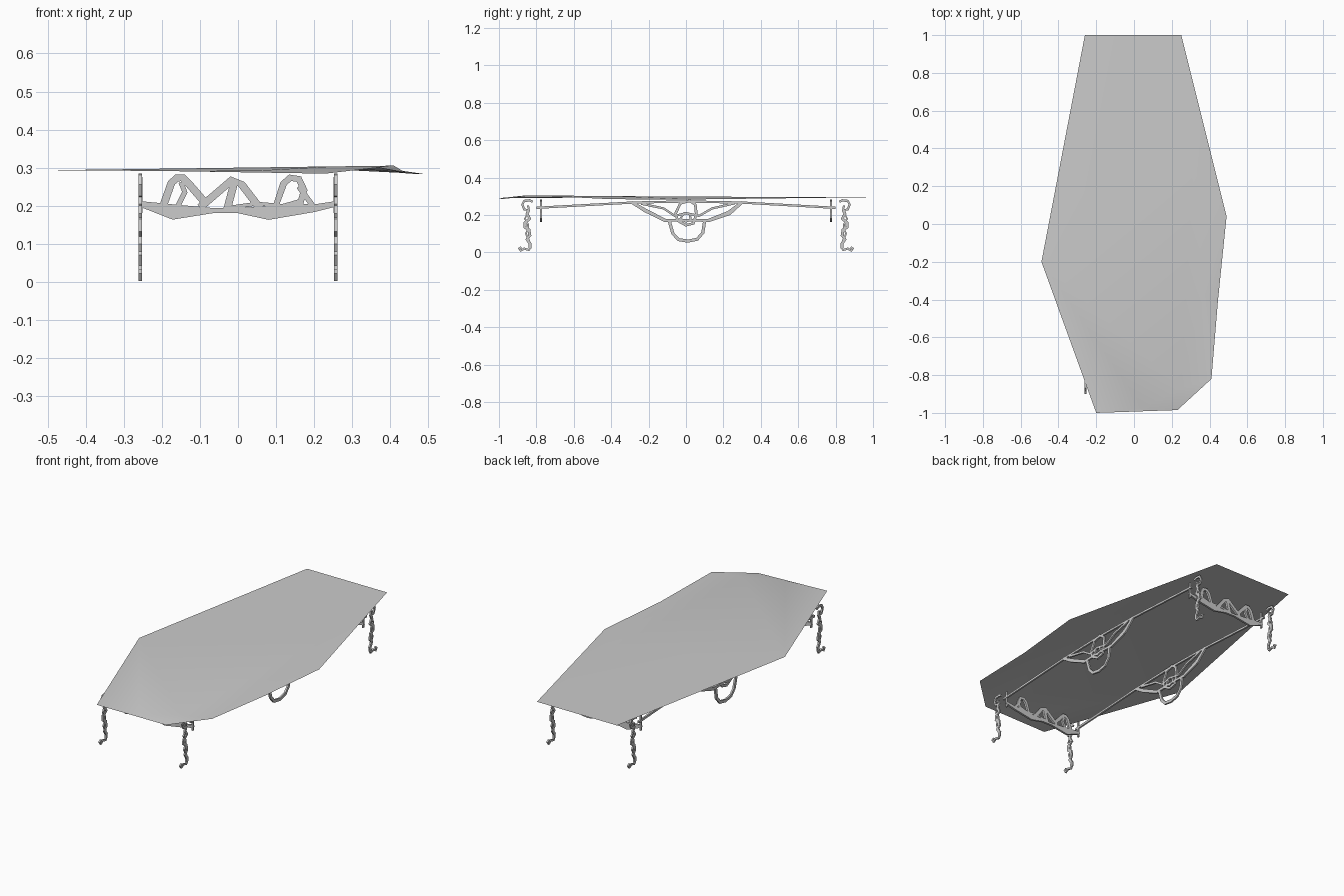
import bpy, bmesh
from mathutils import Vector

cube = bpy.data.objects.get("Cube")
if cube:
    bpy.data.objects.remove(cube)

grey = bpy.data.materials.new("warm_grey")
grey.use_nodes = True
tone = (0.6, 0.6, 0.6, 1)
grey.diffuse_color = tone
grey.node_tree.nodes["Principled BSDF"].inputs["Base Color"].default_value = tone


def finish(name, bm, smooth=False):
    mesh = bpy.data.meshes.new(name)
    bm.to_mesh(mesh)
    bm.free()
    mesh.materials.append(grey)
    for p in mesh.polygons:
        p.use_smooth = smooth
    obj = bpy.data.objects.new(name, mesh)
    bpy.context.collection.objects.link(obj)
    return obj


def ribbons(name, paths, place, thick):
    """Flat cut-out bands: each path is (points, widths or width, closed)."""
    bm = bmesh.new()
    for pts, width, closed in paths:
        pts = [Vector(p) for p in pts]
        n = len(pts)
        rings = []
        for i, p in enumerate(pts):
            a = pts[i - 1] if closed or i else p
            b = pts[(i + 1) % n] if closed or i < n - 1 else p
            t = (b - a).normalized()
            w = width[i] if isinstance(width, list) else width
            side = Vector((-t.y, t.x)) * w / 2
            rings.append([bm.verts.new(place(*(p + side * s), d * thick / 2))
                          for s, d in ((1, 1), (1, -1), (-1, -1), (-1, 1))])
        for i in range(n if closed else n - 1):
            r, q = rings[i], rings[(i + 1) % n]
            for k in range(4):
                bm.faces.new((r[k], r[(k + 1) % 4], q[(k + 1) % 4], q[k]))
        if not closed:
            bm.faces.new(rings[0])
            bm.faces.new(rings[-1][::-1])
    bmesh.ops.recalc_face_normals(bm, faces=bm.faces[:])
    return finish(name, bm)


# Warped thin top: a main sheet with drooping flaps on the left and front
top = bmesh.new()
V = {k: top.verts.new(c) for k, c in {
    "back_r": (-.26, 1, .295), "back_l": (.25, 1, .295),
    "fold_a": (.31, .28, .297), "fold_b": (.37, -.37, .300),
    "corner": (.41, -.82, .305), "fold_c": (.25, -.87, .303),
    "fold_d": (.05, -.975, .292), "front_r": (-.2, -1, .291),
    "side_r": (-.49, -.2, .293), "side_l": (.49, .04, .283),
    "dip": (.445, -.4, .284), "front_l": (.23, -.985, .284),
}.items()}
for keys in ("back_r side_r front_r fold_d fold_c corner fold_b fold_a back_l",
             "back_l fold_a side_l", "fold_a fold_b side_l", "fold_b dip side_l",
             "fold_b corner dip", "fold_c front_l corner",
             "fold_c fold_d front_l", "fold_d front_r front_l"):
    top.faces.new([V[k] for k in keys.split()])
finish("table_top", top, True)

# Leg silhouette as (outward y, z): top ring, twisted stem, scrolled foot
leg = [
    ([(.82, .27), (.835, .278), (.865, .275), (.875, .255), (.865, .23), (.84, .225), (.845, .25)], .013, False),
    ([(.84, .23), (.85, .205), (.835, .18), (.86, .16), (.862, .135), (.84, .12),
      (.835, .09), (.85, .07), (.833, .045), (.835, .022)], .017, False),
    ([(.85, .2), (.862, .18), (.845, .15), (.845, .125), (.856, .1), (.838, .06)], .009, False),
    ([(.83, .03), (.84, .012), (.865, .02), (.885, .008), (.893, .02), (.88, .027)], .012, False),
]
# Side rail silhouette as (y, z): long bar, hanging swag, drop loop, scroll
rail = [
    ([(-.8, .238), (-.29, .266), (0, .272), (.3, .266), (.8, .238)], .012, False),
    ([(-.29, .268), (-.22, .225), (-.11, .17), (-.03, .172), (.04, .172), (.12, .17),
      (.23, .21), (.3, .268)], [.016, .02, .018, .012, .012, .018, .025, .016], False),
    ([(-.24, .26), (-.12, .235), (-.06, .195), (0, .21), (.07, .195), (.14, .235), (.26, .262)], .012, False),
    ([(-.09, .17), (-.07, .1), (-.04, .068), (.01, .06), (.06, .07), (.09, .105), (.1, .17)], .017, False),
    ([(-.045, .17), (-.055, .21), (-.03, .262), (.02, .276), (.05, .255), (.055, .205), (.04, .155), (0, .145)], .015, True),
    ([(-.03, .18), (-.01, .21), (.02, .205), (.025, .175), (.0, .165)], .014, True),
]
for side, label in ((1, "left"), (-1, "right")):
    x = .257 * side
    for end, where in ((1, "back"), (-1, "front")):
        ribbons(f"{where}_{label}_leg", leg, lambda u, v, d, x=x, e=end: (x + d, u * e, v), .009)
    ribbons(f"{label}_rail", rail, lambda u, v, d, x=x: (x + d, u, v), .01)

# End apron silhouette as (x, z): leaf-shaped base with three open arches
apron = [
    ([(-.26, .205), (-.17, .183), (-.06, .187), (0, .187), (.08, .18), (.2, .193), (.26, .205)],
     [.014, .04, .012, .014, .035, .02, .014], False),
    ([(-.2, .19), (-.175, .26), (-.16, .273), (-.145, .273), (-.13, .258), (-.08, .2)], .02, False),
    ([(-.16, .195), (-.14, .235), (-.15, .262)], .014, False),
    ([(-.1, .195), (-.015, .268), (.01, .255), (.06, .19)], .02, False),
    ([(-.03, .185), (-.01, .26)], .02, False),
    ([(.1, .2), (.12, .258), (.137, .273), (.16, .27), (.174, .24), (.165, .21), (.135, .2)], .018, True),
    ([(.16, .25), (.178, .225), (.2, .195)], .014, False),
    ([(-.02, .195), (.05, .205), (.13, .198), (.2, .2)], .01, False),
    ([(-.255, .18), (-.255, .275)], .008, False),
    ([(.255, .18), (.255, .275)], .008, False),
]
for end, where in ((1, "back"), (-1, "front")):
    ribbons(f"{where}_apron", apron, lambda u, v, d, e=end: (u, .775 * e + d, v), .012)
